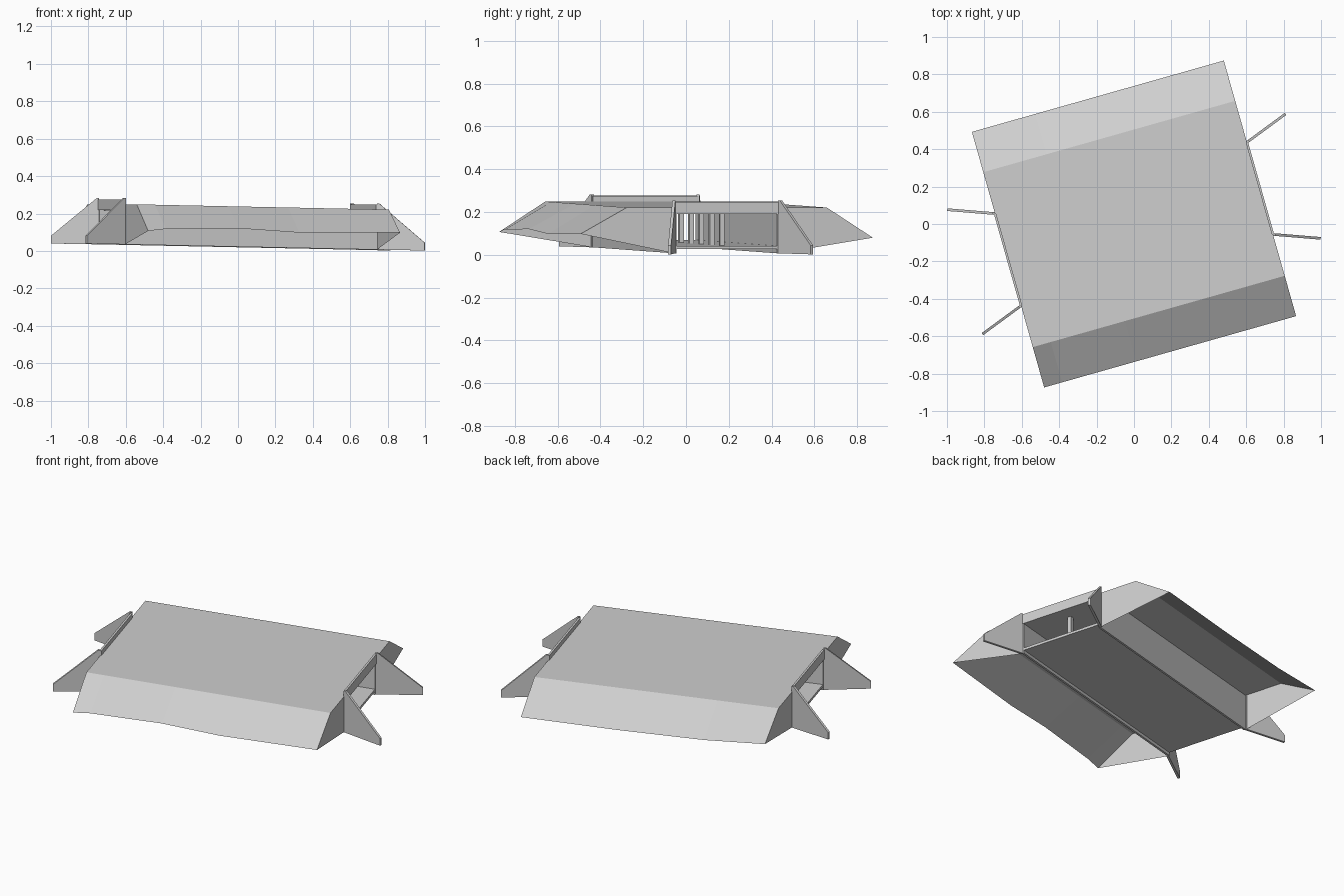
import bpy
from math import sin, cos, radians

old = bpy.data.objects.get("Cube")
if old:
    bpy.data.objects.remove(old, do_unlink=True)

TURN = radians(15.8)     # heading of the culvert
FALL = 0.02              # fall along the culvert
HALF = 0.70              # half length
WALL = 0.256             # outer half width of the culvert
SHOULDER, TOE = 0.486, 0.71
BASE, ROAD = 0.021, 0.235

concrete = bpy.data.materials.new("light_grey_concrete")
concrete.use_nodes = True
grey = (0.62, 0.62, 0.62, 1)
concrete.diffuse_color = grey
concrete.node_tree.nodes["Principled BSDF"].inputs["Base Color"].default_value = grey


def place(p):
    """Turn a point from culvert axes into the world, with the fall added."""
    u, v, z = p
    return (u * cos(TURN) - v * sin(TURN),
            u * sin(TURN) + v * cos(TURN), z - FALL * u)


def add_mesh(name, points, faces):
    mesh = bpy.data.meshes.new(name)
    mesh.from_pydata([place(p) for p in points], [], faces)
    mesh.materials.append(concrete)
    obj = bpy.data.objects.new(name, mesh)
    bpy.context.collection.objects.link(obj)
    return obj


def prism(name, lower, upper):
    """Closed solid between two matching outlines."""
    n = len(lower)
    faces = [tuple(reversed(range(n))), tuple(range(n, 2 * n))]
    faces += [(i, (i + 1) % n, (i + 1) % n + n, i + n) for i in range(n)]
    return add_mesh(name, lower + upper, faces)


def box(name, u0, u1, v0, v1, z0, z1):
    ring = [(u0, v0), (u1, v0), (u1, v1), (u0, v1)]
    return prism(name, [(u, v, z0) for u, v in ring], [(u, v, z1) for u, v in ring])


# Road surface
add_mesh("road_surface",
         [(-HALF, -SHOULDER, ROAD), (HALF, -SHOULDER, ROAD),
          (HALF, SHOULDER, ROAD), (-HALF, SHOULDER, ROAD)], [(0, 1, 2, 3)])

# Embankment slopes with an uneven toe, and their end faces; open underneath
toes = {
    "front": (-1, [(-HALF, 0.107), (-0.6, 0.118), (-0.19, 0.120), (0.14, 0.098), (HALF, 0.098)]),
    "back": (1, [(-HALF, 0.133), (-0.35, 0.104), (0.14, 0.088), (HALF, 0.08)]),
}
for label, (side, toe) in toes.items():
    n = len(toe)
    low = [(u, side * TOE, z + FALL * u) for u, z in toe]
    high = [(u, side * SHOULDER, ROAD) for u, z in toe]
    faces = [(i, i + 1, n + i + 1, n + i) for i in range(n - 1)]
    if side > 0:
        faces = [f[::-1] for f in faces]
    add_mesh(label + "_slope", low + high, faces)
    for end, i in (("right", 0), ("left", n - 1)):
        u = toe[i][0]
        order = (0, 1, 2, 3) if side * u > 0 else (3, 2, 1, 0)
        add_mesh(f"{label}_{end}_end_face",
                 [(u, side * WALL, BASE), low[i], high[i], (u, side * WALL, ROAD)],
                 [order])

# Culvert box: side walls, floor, roof
for label, s in (("front", -1), ("back", 1)):
    v0, v1 = sorted((s * WALL, s * (WALL - 0.012)))
    box(label + "_wall", -HALF, HALF, v0, v1, BASE, ROAD - 0.001)
inner = WALL - 0.012
box("culvert_floor", -HALF, HALF, -inner, inner, 0.04, 0.055)
box("culvert_roof", -HALF, HALF, -inner, inner, 0.204, ROAD - 0.001)

# Row of columns down the middle
for i in range(8):
    u = (i - 3.5) * 0.175
    box(f"column_{i + 1}", u - 0.011, u + 0.011, -0.011, 0.011, 0.055, 0.204)

# Headwalls and splayed wing walls at both ends
SPLAY, LENGTH, THICK = radians(20.5), 0.256, 0.007
for end, e in (("right", -1), ("left", 1)):
    u0, u1 = sorted((e * (HALF - 0.006), e * (HALF + 0.006)))
    box(end + "_headwall", u0, u1, -WALL, WALL, 0.204, 0.262)
    for label, s in (("front", -1), ("back", 1)):
        outline = [(0, BASE), (LENGTH, BASE), (LENGTH, BASE + 0.042),
                   (0.012, 0.268), (0, 0.268)]
        sides = []
        for t in (-THICK, THICK):
            sides.append([(e * (HALF + d * cos(SPLAY) - t * sin(SPLAY)),
                           s * (WALL + d * sin(SPLAY) + t * cos(SPLAY)), z)
                          for d, z in outline])
        if e * s > 0:
            sides.reverse()
        prism(f"{label}_{end}_wing_wall", sides[0], sides[1])
